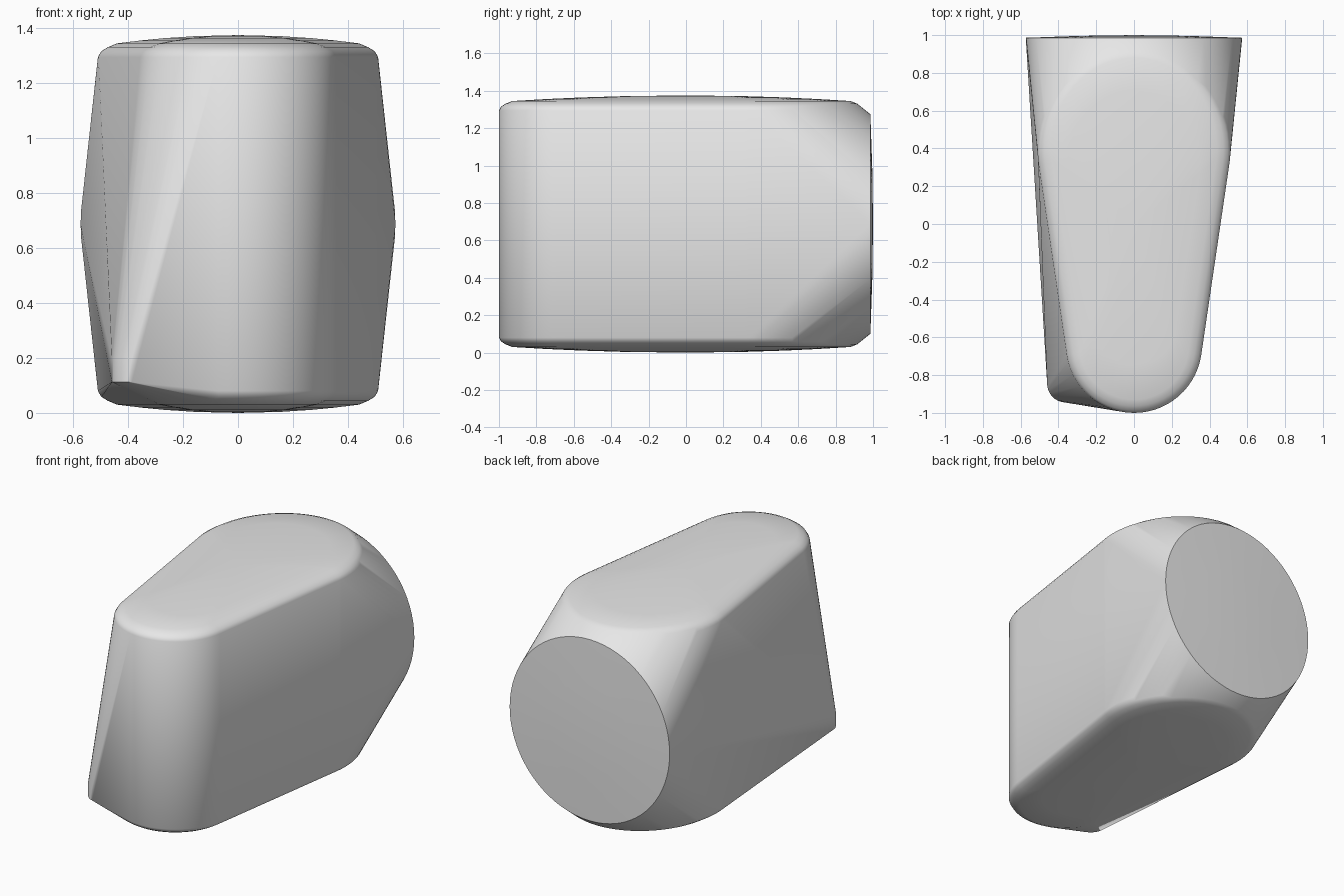
import bpy
import bmesh
from math import sin, cos, pi, asin, radians

if "Cube" in bpy.data.objects:
    bpy.data.objects.remove(bpy.data.objects["Cube"], do_unlink=True)

HEIGHT = 1.375
FRONT_Y, BACK_Y = -0.64, 0.39      # centres of the small and large ends
TILT = asin(0.15 / (BACK_Y - FRONT_Y))


def arc(cx, cy, rx, ry, start, end, steps):
    """Points along an elliptical arc in a plane."""
    return [(cx + rx * cos(start + (end - start) * i / steps),
             cy + ry * sin(start + (end - start) * i / steps))
            for i in range(steps + 1)]


def teardrop(inset, back_reach):
    """Outline with a narrow rounded front and a wide rounded back."""
    small, large = 0.36 - inset, 0.51 - inset
    front = arc(0, FRONT_Y, small, small, pi + TILT, 2 * pi - TILT, 28)
    back = arc(0, BACK_Y, large, large, -TILT, 0, 4)
    back += arc(0, BACK_Y, large, back_reach, 0, pi, 36)
    back += arc(0, BACK_Y, large, large, pi, pi + TILT, 4)
    return front + back


points = []

# Rounded shoulders and shallow crowns of the top and bottom
rings = [(0.0, 0.52, 1.295), (0.012, 0.525, 1.316),
         (0.036, 0.525, 1.331), (0.07, 0.49, 1.345)]
for inset, reach, z in rings:
    for x, y in teardrop(inset, reach):
        points += [(x, y, z), (x, y, HEIGHT - z)]
for scale in (0.8, 0.6, 0.35):
    z = HEIGHT - 0.03 * scale ** 2
    for x, y in teardrop(0.07, 0.49):
        points += [(x * scale, y * scale, z),
                   (x * scale, y * scale, HEIGHT - z)]
points += [(0, 0, HEIGHT), (0, 0, 0)]

# Round, slightly domed back face
for scale, y in ((1, 0.986), (0.5, 0.996)):
    for x, z in arc(0, HEIGHT / 2, 0.573 * scale, 0.587 * scale, 0, 2 * pi, 72)[:-1]:
        points.append((x, y, z))
points.append((0, 1.0, HEIGHT / 2))

# Low rounded corner at the front right
for z in (0.112, 0.2):
    for x, y in arc(-0.36, -0.845, 0.1, 0.1, pi * 0.98, pi * 1.48, 8):
        points.append((x, y, z))

# Stretch one skin around all the outlines
bm = bmesh.new()
for p in points:
    bm.verts.new(p)
bmesh.ops.convex_hull(bm, input=bm.verts[:])
bmesh.ops.delete(bm, geom=[v for v in bm.verts if not v.link_faces], context='VERTS')
bmesh.ops.dissolve_limit(bm, angle_limit=radians(0.3),
                         verts=bm.verts[:], edges=bm.edges[:])
bmesh.ops.recalc_face_normals(bm, faces=bm.faces[:])
mesh = bpy.data.meshes.new("rounded_body")
bm.to_mesh(mesh)
bm.free()

body = bpy.data.objects.new("rounded_body", mesh)
bpy.context.collection.objects.link(body)

# Plain grey finish
grey = bpy.data.materials.new("light_grey")
grey.use_nodes = True
color = (0.8, 0.8, 0.8, 1)
grey.diffuse_color = color
grey.node_tree.nodes["Principled BSDF"].inputs["Base Color"].default_value = color
mesh.materials.append(grey)

# Smooth curves with crisp rims
bpy.ops.object.select_all(action='DESELECT')
body.select_set(True)
bpy.context.view_layer.objects.active = body
bpy.ops.object.shade_smooth_by_angle(angle=radians(30))
